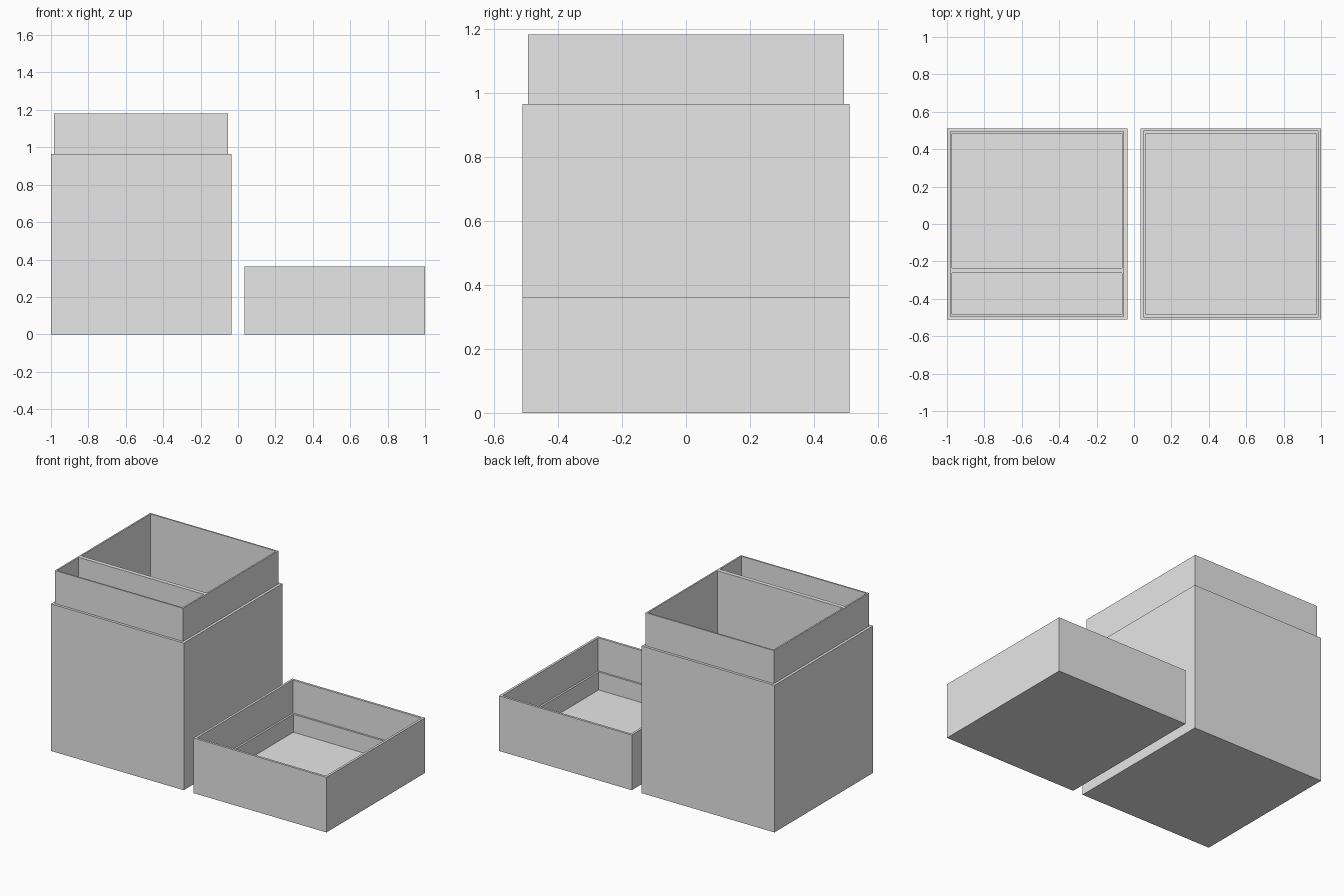
import bpy, bmesh

cube = bpy.data.objects.get("Cube")
if cube:
    bpy.data.objects.remove(cube, do_unlink=True)

grey = bpy.data.materials.new("light grey")
grey.use_nodes = True
grey.diffuse_color = (0.8, 0.8, 0.8, 1)
grey.node_tree.nodes["Principled BSDF"].inputs["Base Color"].default_value = (0.8, 0.8, 0.8, 1)

HALF_X, HALF_Y = 0.482, 0.511   # half footprint of each part
CENTRE_X = 1 - HALF_X
WALL, LIP, FLOOR = 0.027, 0.017, 0.027
BODY_H, RIM_H, LID_H = 0.965, 1.182, 0.362


def loft(name, centre, half, rings):
    """Closed rectangular solid swept through (inset, height) rings."""
    bm = bmesh.new()
    loops = []
    for inset, z in rings:
        hx, hy = half[0] - inset, half[1] - inset
        corners = [(-hx, -hy), (hx, -hy), (hx, hy), (-hx, hy)]
        loops.append([bm.verts.new((centre[0] + x, centre[1] + y, z)) for x, y in corners])
    for a, b in zip(loops, loops[1:]):
        for i in range(4):
            j = (i + 1) % 4
            bm.faces.new((a[i], a[j], b[j], b[i]))
    bm.faces.new(loops[0][::-1])
    bm.faces.new(loops[-1])
    bmesh.ops.recalc_face_normals(bm, faces=bm.faces)
    mesh = bpy.data.meshes.new(name)
    bm.to_mesh(mesh)
    bm.free()
    mesh.materials.append(grey)
    obj = bpy.data.objects.new(name, mesh)
    bpy.context.collection.objects.link(obj)
    return obj


# Deep box with a stepped-in lip around its opening
loft("box_body", (-CENTRE_X, 0), (HALF_X, HALF_Y),
     [(0, 0), (0, BODY_H), (LIP, BODY_H), (LIP, RIM_H), (WALL, RIM_H), (WALL, FLOOR)])

# Partition wall splitting off the narrow front compartment
loft("box_divider", (-CENTRE_X, -0.248), (HALF_X - WALL, WALL / 2),
     [(0, FLOOR), (0, RIM_H)])

# Upturned lid with an inner ledge that seats on the lip
LEDGE = LID_H - (RIM_H - BODY_H)
loft("lid", (CENTRE_X, 0), (HALF_X, HALF_Y),
     [(0, 0), (0, LID_H), (LIP - 0.002, LID_H), (LIP - 0.002, LEDGE), (WALL, LEDGE), (WALL, FLOOR)])
